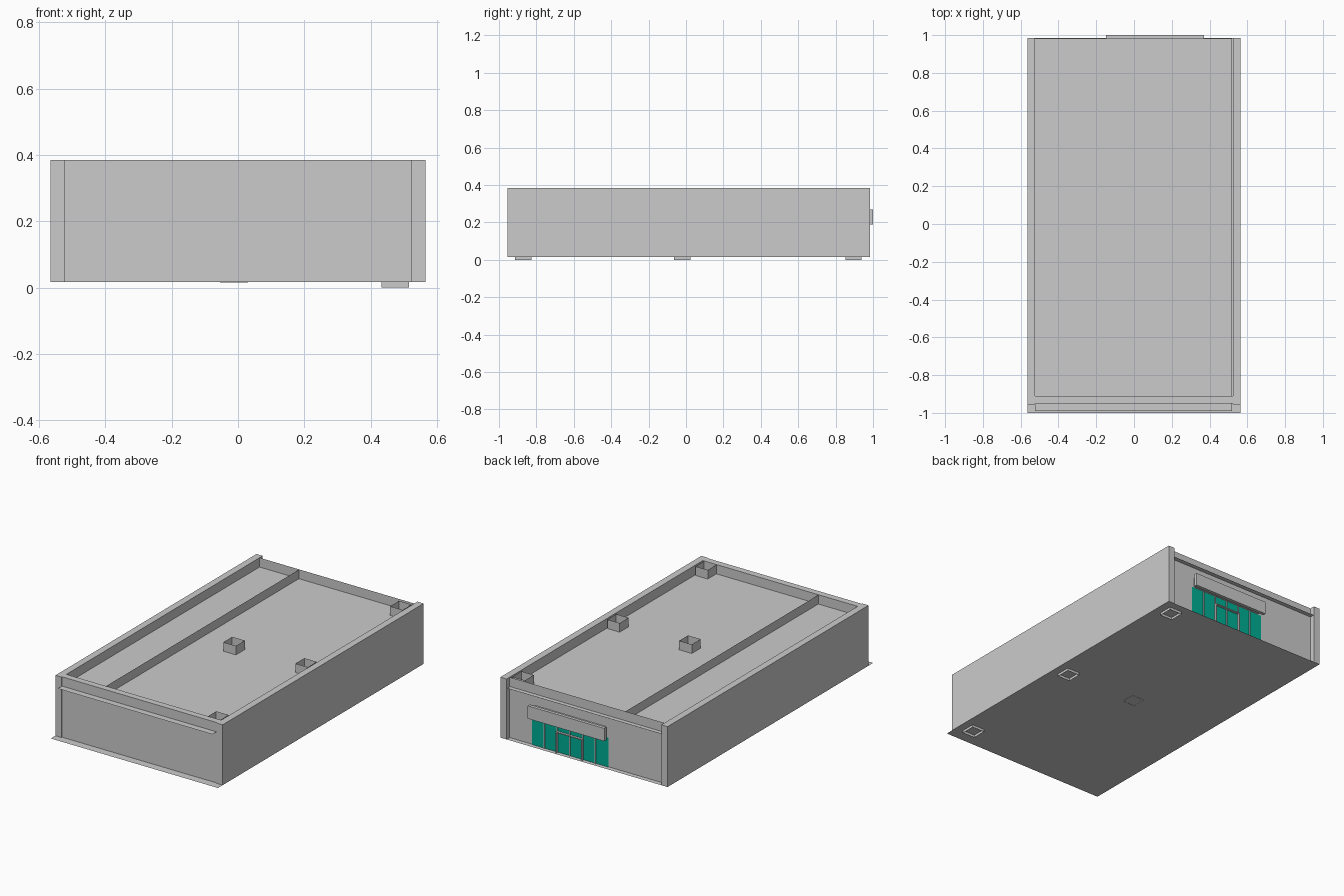
import bpy

if "Cube" in bpy.data.objects:
    bpy.data.objects.remove(bpy.data.objects["Cube"])

def mesh(name, verts, faces, mat=None):
    me = bpy.data.meshes.new(name)
    me.from_pydata(verts, [], faces)
    ob = bpy.data.objects.new(name, me)
    bpy.context.collection.objects.link(ob)
    if mat:
        me.materials.append(mat)
    return ob

def box(name, x, y, z, mat=None, sides_only=False):
    """Box from (min, max) ranges; sides_only leaves it an open tube."""
    v = [(a, b, c) for c in z for b in y for a in x]
    f = [(0, 1, 5, 4), (1, 3, 7, 5), (3, 2, 6, 7), (2, 0, 4, 6)]
    if not sides_only:
        f += [(0, 2, 3, 1), (4, 5, 7, 6)]
    return mesh(name, v, f, mat)

def level(name, x, y, z):
    """Thin horizontal sheet."""
    return mesh(name, [(x[0], y[0], z), (x[1], y[0], z), (x[1], y[1], z), (x[0], y[1], z)],
                [(0, 1, 2, 3)])

def upright(name, a, b, z, mat=None):
    """Thin vertical sheet from plan point a to b."""
    return mesh(name, [(*a, z[0]), (*b, z[0]), (*b, z[1]), (*a, z[1])], [(0, 1, 2, 3)], mat)

FLOOR, ROOF, TOP = 0.016, 0.328, 0.385
BACK = 0.955

glass = bpy.data.materials.new("glass")
glass.diffuse_color = (0.0, 0.42, 0.30, 1)
glass.use_nodes = True
glass.node_tree.nodes["Principled BSDF"].inputs["Base Color"].default_value = glass.diffuse_color

# Floor and roof sheets; the roof runs out past both end walls as a ledge
level("floor", (-0.565, 0.565), (-1.0, 0.985), FLOOR)
level("roof", (-0.525, 0.52), (-0.99, 0.983), ROOF)

# Outer walls
for name, s in (("left_wall", -1), ("right_wall", 1)):
    box(name, sorted((s * 0.523, s * 0.565)), (-0.955, 0.985), (FLOOR, TOP))
box("front_wall", (-0.523, 0.523), (-0.95, -0.91), (FLOOR, TOP))
upright("back_wall", (0.523, BACK), (-0.523, BACK), (FLOOR, TOP))

# Inner partition and cross walls
PX = -0.257
upright("long_partition", (PX, -0.91), (PX, BACK), (FLOOR, 0.383))
for i, y in enumerate((-0.275, -0.02, 0.68)):
    upright(f"cross_wall_{i}", (-0.523, y), (PX, y), (FLOOR, ROOF))

# Open service shafts
for i, y in enumerate((-0.87, -0.02, 0.895)):
    box(f"side_shaft_{i}", (0.432, 0.516), (y - 0.043, y + 0.043), (0.0, 0.383), sides_only=True)
box("centre_shaft", (-0.055, 0.03), (-0.063, 0.023), (FLOOR - 0.001, 0.383), sides_only=True)

# Entrance sign board
X0, X1 = -0.148, 0.37
box("sign_board", (X0, X1), (0.98, 1.0), (0.19, 0.268))
box("sign_mount", (X0 + 0.02, X1 - 0.02), (BACK, 0.98), (0.2, 0.258))

# Shopfront glazing with slim posts
step = (X1 - X0) / 6
for i in range(6):
    a = X0 + i * step
    upright(f"window_{i}", (a + step, BACK + 0.004), (a, BACK + 0.004), (FLOOR, 0.195), glass)
for i in range(1, 6):
    a = X0 + i * step
    box(f"window_post_{i}", (a - 0.003, a + 0.003), (BACK, BACK + 0.01), (FLOOR, 0.195))

# Double door frame in the middle bays
D0, D1, DT = X0 + 2 * step, X0 + 4 * step, 0.145
for i, a in enumerate((D0, D1)):
    box(f"door_jamb_{i}", (a - 0.004, a + 0.004), (BACK, BACK + 0.018), (FLOOR, DT))
box("door_header", (D0, D1), (BACK, BACK + 0.018), (DT - 0.006, DT))
